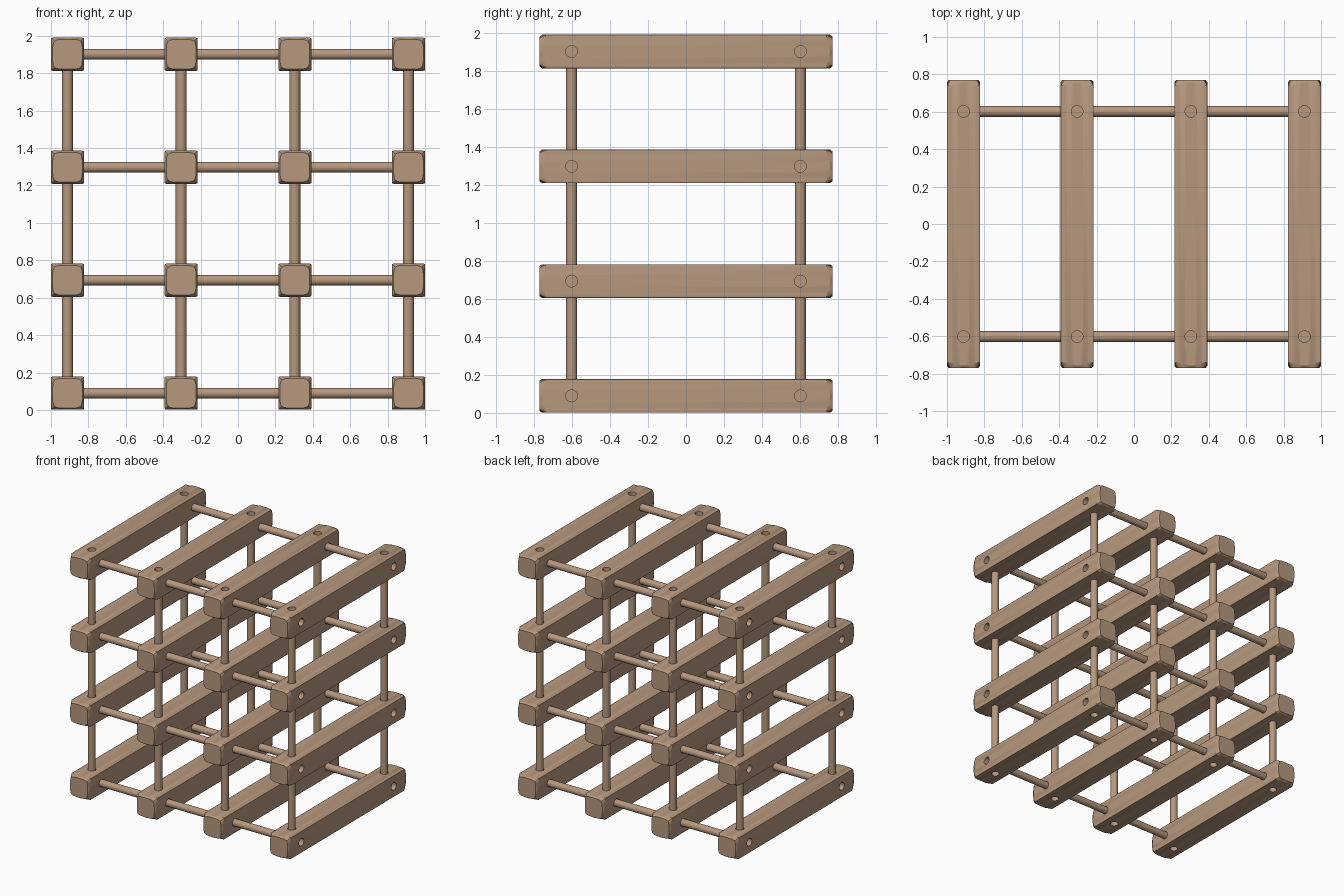
import bpy, bmesh, math
from mathutils import Matrix, Vector

if "Cube" in bpy.data.objects:
    bpy.data.objects.remove(bpy.data.objects["Cube"])

H = 0.0885            # half thickness of a bar
L = 0.77              # half length of a bar
SP = 0.6077           # bar spacing in x
SZ = 0.604            # bar spacing in z
RY = 0.602            # dowel distance from the middle
HOLE_R, HOLE_D, ROD_R = 0.031, 0.05, 0.029
XS = [(i - 1.5) * SP for i in range(4)]
ZS = [H + 0.001 + i * SZ for i in range(4)]

wood = bpy.data.materials.new("tan wood")
wood.diffuse_color = (0.47, 0.315, 0.21, 1)
wood.use_nodes = True
wood.node_tree.nodes["Principled BSDF"].inputs["Base Color"].default_value = wood.diffuse_color


def add_object(name, mesh, loc=(0, 0, 0)):
    ob = bpy.data.objects.new(name, mesh)
    ob.location = loc
    bpy.context.collection.objects.link(ob)
    return ob


def finish(bm, name):
    bmesh.ops.recalc_face_normals(bm, faces=bm.faces)
    me = bpy.data.meshes.new(name)
    bm.to_mesh(me)
    bm.free()
    me.materials.append(wood)
    return me


def superellipse(a, half, n):
    c, s = math.cos(a), math.sin(a)
    r = half / (abs(c) ** n + abs(s) ** n) ** (1 / n)
    return r * c, r * s


def bar_mesh():
    # square section, with pillowed chamfers at both ends
    bm = bmesh.new()
    rings = []
    # angles bunched so that each flat side and corner is followed
    offs = [-45, -42, -38, -30, -20, -10, 0, 10, 20, 30, 38, 42]
    angs = [math.radians(q * 90 + o) for q in range(4) for o in offs]
    for side in (-1, 1):
        side_ring, end_ring = [], []
        for a in angs:
            x, z = superellipse(a, H, 40)
            corner = abs(math.sin(2 * a)) ** 2
            side_ring.append(bm.verts.new((x, side * (L - 0.012 - 0.018 * corner), z)))
            x, z = superellipse(a, H - 0.009, 5)
            end_ring.append(bm.verts.new((x, side * L, z)))
        rings += [end_ring, side_ring] if side < 0 else [side_ring, end_ring]
    n = len(angs)
    for r0, r1 in zip(rings, rings[1:]):
        for i in range(n):
            j = (i + 1) % n
            bm.faces.new((r0[i], r0[j], r1[j], r1[i]))
    bm.faces.new(rings[0])
    bm.faces.new(rings[-1])
    return finish(bm, "bar")


def cylinder(bm, p, q, r, seg=24):
    p, q = Vector(p), Vector(q)
    m = Matrix.Translation((p + q) / 2) @ (q - p).to_track_quat('Z', 'Y').to_matrix().to_4x4()
    bmesh.ops.create_cone(bm, cap_ends=True, segments=seg, radius1=r, radius2=r,
                          depth=(q - p).length, matrix=m)


# dowel hole cutters for all four sides of a bar
bm = bmesh.new()
for y in (-RY, RY):
    for d in ((1, 0), (-1, 0), (0, 1), (0, -1)):
        a, b = H - HOLE_D, H + 0.05
        cylinder(bm, (d[0] * a, y, d[1] * a), (d[0] * b, y, d[1] * b), HOLE_R)
cutter = add_object("hole_cutter", finish(bm, "hole_cutter"))
cutter.hide_render = True

# drill one bar, then reuse its mesh
blank = add_object("bar_blank", bar_mesh())
mod = blank.modifiers.new("holes", 'BOOLEAN')
mod.object = cutter
mod.solver = 'EXACT'
bpy.context.view_layer.update()
dg = bpy.context.evaluated_depsgraph_get()
drilled = bpy.data.meshes.new_from_object(blank.evaluated_get(dg))
drilled.name = "bar"
drilled.materials.clear()
drilled.materials.append(wood)
for p in drilled.polygons:
    p.material_index = 0
bpy.data.objects.remove(blank)
bpy.data.objects.remove(cutter)

for i, x in enumerate(XS):
    for j, z in enumerate(ZS):
        bar = add_object(f"bar_{i}_{j}", drilled, (x, 0, z))


def rod_mesh(name, axis, gap):
    bm = bmesh.new()
    half = gap / 2 - H + HOLE_D - 0.002
    v = Vector(axis) * half
    cylinder(bm, -v, v, ROD_R)
    return finish(bm, name)


# dowels between neighbouring bars, across and upright
cross = rod_mesh("cross_dowel", (1, 0, 0), SP)
upright = rod_mesh("upright_dowel", (0, 0, 1), SZ)
for y in (-RY, RY):
    for i in range(3):
        for j in range(4):
            add_object("cross_dowel", cross, ((XS[i] + XS[i + 1]) / 2, y, ZS[j]))
            add_object("upright_dowel", upright, (XS[j], y, (ZS[i] + ZS[i + 1]) / 2))

# smooth round parts, keep hard edges sharp
for me in (drilled, cross, upright):
    me.shade_smooth()
    me.set_sharp_from_angle(angle=math.radians(25))
